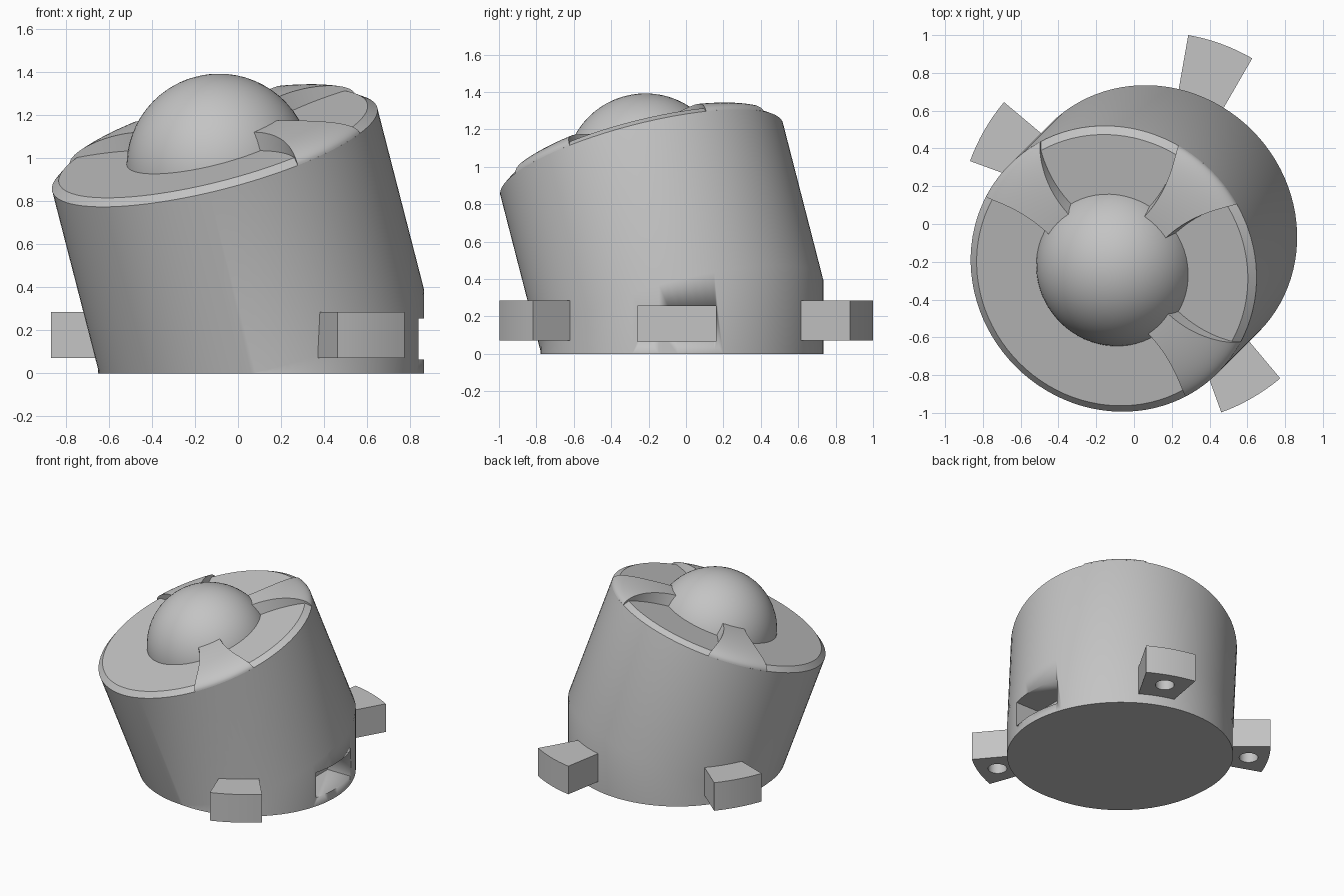
import bpy, bmesh, math
from mathutils import Matrix, Vector

cube = bpy.data.objects.get("Cube")
if cube:
    bpy.data.objects.remove(cube, do_unlink=True)

mat = bpy.data.materials.new("light grey plastic")
mat.use_nodes = True
GREY = (0.55, 0.55, 0.55, 1)
mat.diffuse_color = GREY
mat.node_tree.nodes["Principled BSDF"].inputs["Base Color"].default_value = GREY

ORIGIN = Vector((0.107, -0.022, 0.205))
TILT = Matrix.Translation(ORIGIN) @ Matrix.Rotation(math.radians(20), 4, Vector((1, -1, 0)))
R, LENGTH, BALL_R = 0.78, 0.889, 0.43
SEGS = 96


def polar(r, a, z=0.0):
    return Vector((r * math.cos(a), r * math.sin(a), z))


def finish(bm, name, angle=30):
    bmesh.ops.recalc_face_normals(bm, faces=bm.faces[:])
    mesh = bpy.data.meshes.new(name)
    bm.to_mesh(mesh)
    bm.free()
    ob = bpy.data.objects.new(name, mesh)
    bpy.context.collection.objects.link(ob)
    mesh.materials.append(mat)
    bpy.ops.object.select_all(action='DESELECT')
    ob.select_set(True)
    bpy.context.view_layer.objects.active = ob
    bpy.ops.object.shade_smooth_by_angle(angle=math.radians(angle))
    return ob


def loft(bm, rings):
    rows = [[bm.verts.new(p) for p in ring] for ring in rings]
    n = len(rows[0])
    for a, b in zip(rows, rows[1:]):
        for i in range(n):
            j = (i + 1) % n
            bm.faces.new((a[i], a[j], b[j], b[i]))
    bm.faces.new(rows[0][::-1])
    bm.faces.new(rows[-1])


def cut(ob, cutter):
    cutter.hide_render = True
    cutter.hide_set(True)
    mod = ob.modifiers.new("cut", 'BOOLEAN')
    mod.operation = 'DIFFERENCE'
    mod.solver = 'EXACT'
    mod.object = cutter
    bpy.context.view_layer.objects.active = ob
    bpy.ops.object.modifier_apply(modifier=mod.name)
    bpy.data.objects.remove(cutter, do_unlink=True)


# Housing: tilted drum with a chamfered rim on an upright skirt, cut flat at the floor
def drum_ring(r, z):
    return [TILT @ polar(r, math.tau * i / SEGS, z) for i in range(SEGS)]


seam = drum_ring(R, 0)
bm = bmesh.new()
loft(bm, [[Vector((p.x, p.y, -0.3)) for p in seam], seam,
          drum_ring(R, LENGTH), drum_ring(0.74, LENGTH + 0.03)])
bmesh.ops.bisect_plane(bm, geom=bm.verts[:] + bm.edges[:] + bm.faces[:],
                       plane_co=(0, 0, 0), plane_no=(0, 0, 1), clear_inner=True)
bmesh.ops.holes_fill(bm, edges=[e for e in bm.edges if e.is_boundary])
housing = finish(bm, "housing", 20)

# Cable slot in the side of the skirt
bm = bmesh.new()
bmesh.ops.create_cube(bm, size=1, matrix=Matrix.Translation((0.82, -0.05, 0.16))
                      @ Matrix.Diagonal((0.36, 0.42, 0.19, 1)))
cut(housing, finish(bm, "slot_cutter"))

# Ball
bm = bmesh.new()
bmesh.ops.create_uvsphere(bm, u_segments=64, v_segments=32, radius=BALL_R)
bm.transform(TILT @ Matrix.Translation((0, 0, 0.806)))
finish(bm, "ball", 60)


# Bearing ridges: rounded ramps rising from the rim to the ball, flaring outward
def ridge(name, azimuth):
    inner, steps, across = 0.365, 20, 10
    bm = bmesh.new()
    grid = []
    for k in range(steps + 1):
        t = math.sin(math.pi / 2 * k / steps)
        r = inner + (R - inner) * t
        half = (0.08 + 0.14 * t * t) / r
        top = LENGTH + 0.115 * math.sqrt(max(0, 1 - t * t))
        row = [polar(r, half * (2 * i / across - 1), top) for i in range(across + 1)]
        foot = half + 0.03 * (1 - t) / r
        low = min(r, R - 0.003)
        row = [polar(low, -foot, LENGTH - 0.01)] + row + [polar(low, foot, LENGTH - 0.01)]
        grid.append(row)
    loft(bm, grid)
    bm.transform(TILT @ Matrix.Rotation(math.radians(azimuth), 4, 'Z'))
    finish(bm, name, 35)


for side, azimuth in (("back", 45), ("right", 135), ("left", -45)):
    ridge(side + "_bearing_ridge", azimuth)


# Mounting lugs: ring sectors with a blind screw hole underneath
def lug(name, azimuth):
    mid, spread, n = math.radians(azimuth), math.radians(10), 8
    angles = [mid + spread * (2 * i / n - 1) for i in range(n + 1)]
    outline = [polar(1.038, a) for a in angles] + [polar(0.66, a) for a in reversed(angles)]
    place = Vector((ORIGIN.x, ORIGIN.y, 0))
    bm = bmesh.new()
    loft(bm, [[p + place + Vector((0, 0, z)) for p in outline] for z in (0.072, 0.285)])
    ob = finish(bm, name)
    bm = bmesh.new()
    bmesh.ops.create_cone(bm, cap_ends=True, segments=32, radius1=0.065, radius2=0.065, depth=0.2,
                          matrix=Matrix.Translation(place + polar(0.9, mid, 0.11)))
    cut(ob, finish(bm, "hole_cutter"))


for side, azimuth in (("back", 70), ("right", 150), ("front", -60)):
    lug(side + "_mounting_lug", azimuth)
